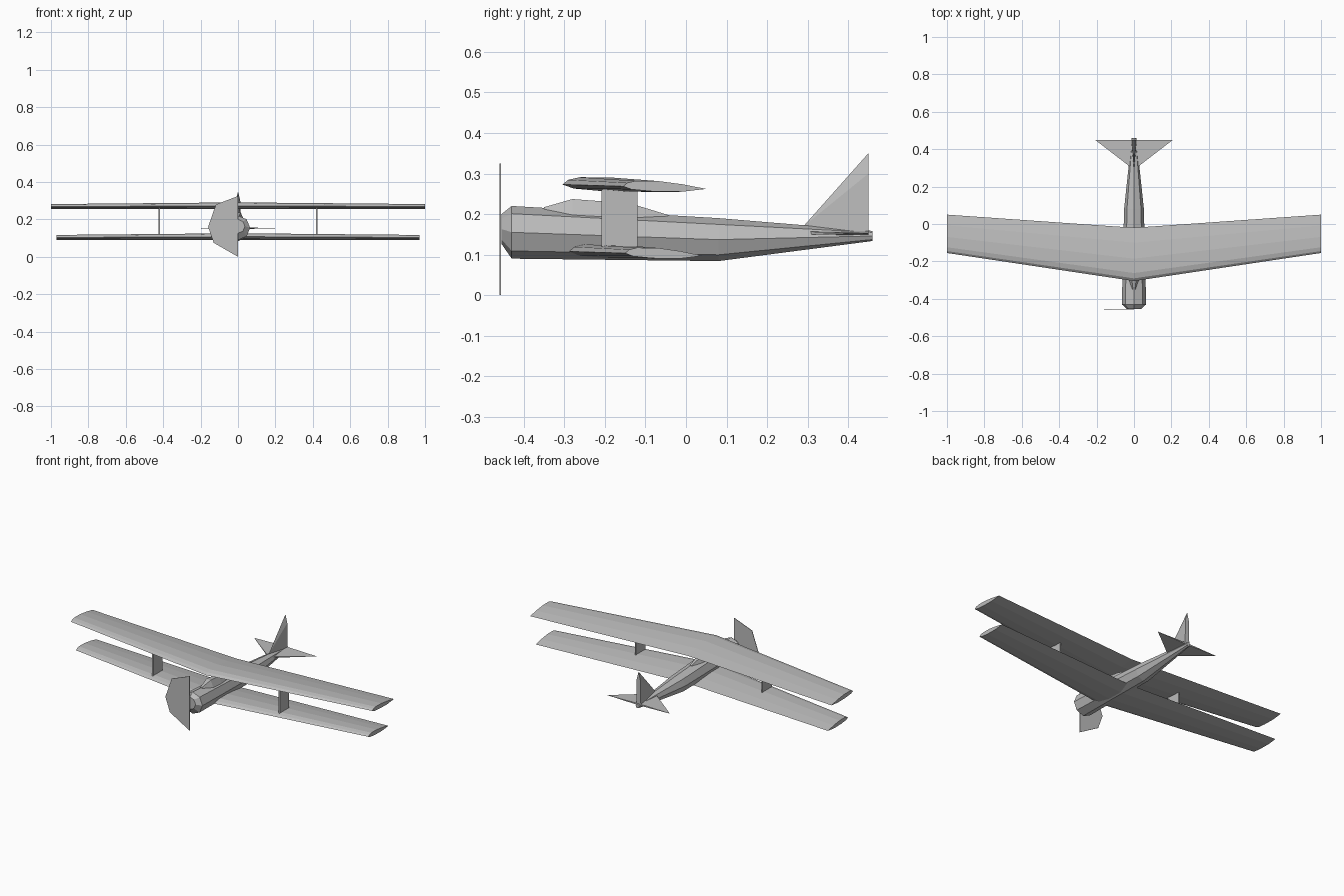
import bpy, bmesh, math

if "Cube" in bpy.data.objects:
    bpy.data.objects.remove(bpy.data.objects["Cube"])

grey = bpy.data.materials.new("plain_grey")
grey.diffuse_color = (0.5, 0.5, 0.5, 1)
grey.use_nodes = True
grey.node_tree.nodes["Principled BSDF"].inputs["Base Color"].default_value = grey.diffuse_color


def make(name, verts, faces):
    mesh = bpy.data.meshes.new(name)
    mesh.from_pydata(verts, [], faces)
    bm = bmesh.new()
    bm.from_mesh(mesh)
    bmesh.ops.recalc_face_normals(bm, faces=bm.faces)
    bm.to_mesh(mesh)
    bm.free()
    mesh.materials.append(grey)
    ob = bpy.data.objects.new(name, mesh)
    bpy.context.collection.objects.link(ob)
    return ob


def loft(name, rings):
    """Skin closed rings of equal length and cap both ends."""
    n = len(rings[0])
    verts = [p for ring in rings for p in ring]
    faces = [(r * n + i, r * n + (i + 1) % n, (r + 1) * n + (i + 1) % n, (r + 1) * n + i)
             for r in range(len(rings) - 1) for i in range(n)]
    faces += [tuple(range(n)), tuple(range(len(verts) - n, len(verts)))]
    return make(name, verts, faces)


# Eight-sided fuselage with blunt nose: y, centre height, radius
def octagon(y, z, r):
    return [(r * math.sin(k * math.pi / 4), y, z + r * math.cos(k * math.pi / 4)) for k in range(8)]


loft("fuselage", [octagon(*s) for s in [
    (-0.455, 0.163, 0.037), (-0.43, 0.155, 0.065),
    (0.08, 0.137, 0.053), (0.46, 0.146, 0.0125)]])

# Cockpit hump: y, half width, base height, ridge height
loft("cockpit_hump", [
    [(-w, y, b), (-w * 0.4, y, t), (w * 0.4, y, t), (w, y, b)]
    for y, w, b, t in [(-0.35, 0.012, 0.205, 0.217), (-0.28, 0.036, 0.19, 0.237),
                       (-0.20, 0.036, 0.185, 0.231), (-0.12, 0.03, 0.18, 0.221),
                       (-0.045, 0.012, 0.18, 0.198)]])

# Swept, tapered wings with a flat-bottomed section
AIRFOIL = [(0, .5), (.05, .82), (.15, 1), (.42, .98), (.72, .68),
           (1, .26), (.7, 0), (.35, .04), (.1, .22)]


def section(x, lead, trail, z, thick):
    return [(x, lead + c * (trail - lead), z + h * thick) for c, h in AIRFOIL]


def wing(name, span, z, root, tip):
    loft(name, [section(-span, *tip, z, 0.027), section(0, *root, z, 0.036),
                section(span, *tip, z, 0.027)])


wing("upper_wing", 1.0, 0.255, (-0.305, -0.02), (-0.155, 0.05))
wing("lower_wing", 0.97, 0.09, (-0.295, -0.02), (-0.15, 0.04))

# Thin plate struts between the wings
for side, x in (("left", -0.42), ("right", 0.42)):
    loft(side + "_strut", [
        [(x - t, -0.208, z), (x + t, -0.208, z), (x + t, -0.12, z), (x - t, -0.12, z)]
        for z, t in ((0.11, 0.004), (0.265, 0.004))])

# Tail fin: a wedge widening toward its base and rear
make("tail_fin", [(0, 0.29, 0.17), (0, 0.45, 0.35),
                  (-0.012, 0.45, 0.30), (0.012, 0.45, 0.30),
                  (-0.015, 0.45, 0.153), (0.015, 0.45, 0.153)],
     [(0, 1, 2), (0, 3, 1), (0, 2, 4), (0, 5, 3), (0, 4, 5), (1, 3, 2), (2, 3, 5, 4)])

# Tailplane: a flat triangle, slightly thicker at the centre
make("tailplane", [(-0.208, 0.45, 0.153), (0.208, 0.45, 0.153),
                   (0, 0.29, 0.157), (0, 0.29, 0.149),
                   (0, 0.45, 0.158), (0, 0.45, 0.148)],
     [(0, 2, 4), (1, 4, 2), (0, 5, 3), (1, 3, 5), (0, 4, 5), (1, 5, 4), (0, 3, 2), (1, 2, 3)])

# One-sided propeller plate
BLADE = [(0, 0.325), (-0.118, 0.28), (-0.16, 0.16), (-0.13, 0.075), (0, 0)]
loft("propeller", [[(x, y, z) for x, z in BLADE] for y in (-0.46, -0.457)])
